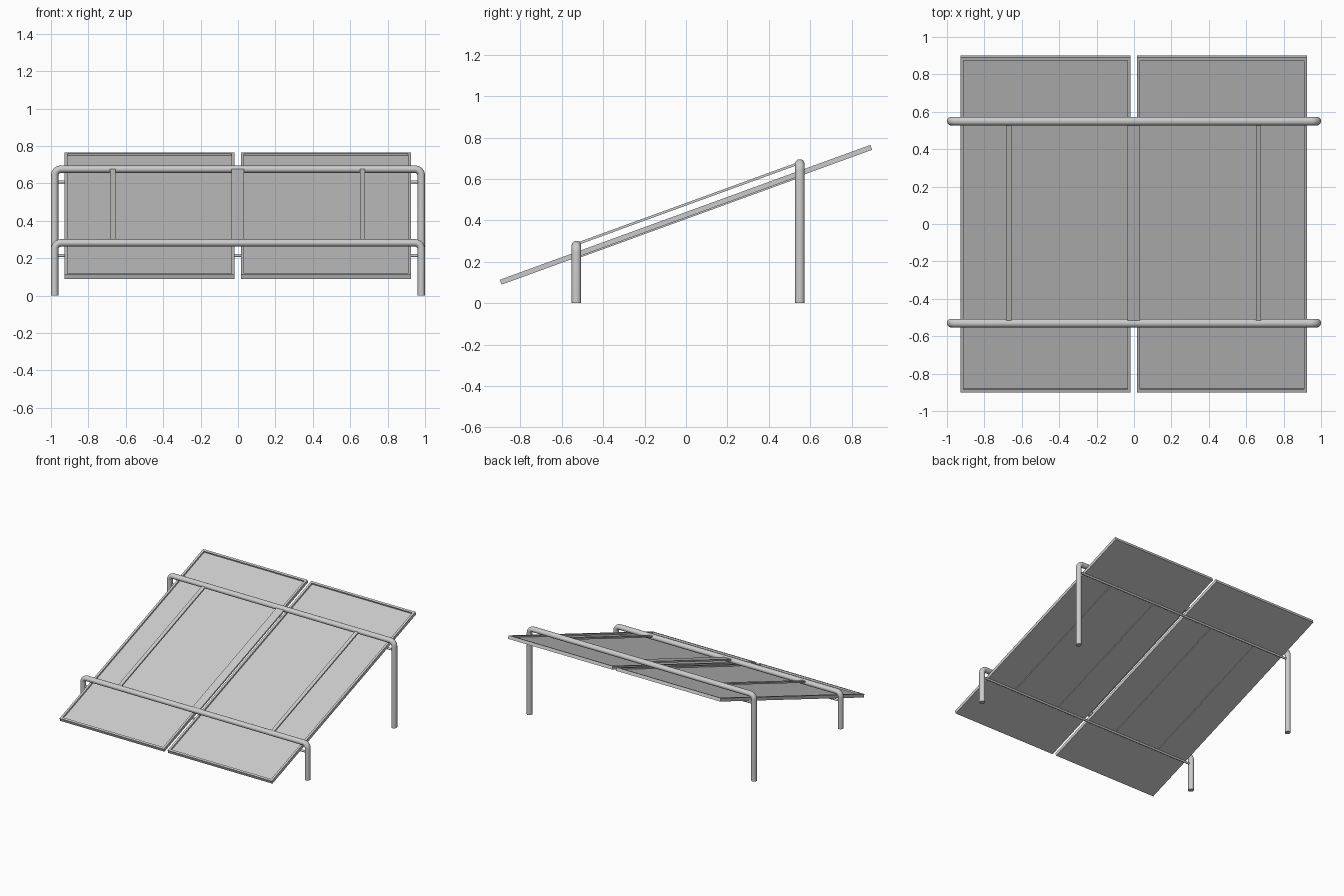
import bpy, bmesh, math
from mathutils import Vector, Matrix

if "Cube" in bpy.data.objects:
    bpy.data.objects.remove(bpy.data.objects["Cube"])

TILT = math.radians(20)
MID_Z = 0.4275


def finish(bm, name, smooth=False):
    bmesh.ops.recalc_face_normals(bm, faces=bm.faces)
    me = bpy.data.meshes.new(name)
    bm.to_mesh(me)
    bm.free()
    ob = bpy.data.objects.new(name, me)
    bpy.context.collection.objects.link(ob)
    if smooth:
        bpy.ops.object.select_all(action='DESELECT')
        ob.select_set(True)
        bpy.context.view_layer.objects.active = ob
        bpy.ops.object.shade_smooth_by_angle(angle=math.radians(40))
    return ob


def box(name, size, loc):
    bm = bmesh.new()
    bmesh.ops.create_cube(bm, size=1)
    bmesh.ops.scale(bm, vec=size, verts=bm.verts)
    ob = finish(bm, name)
    ob.location = loc
    ob.rotation_euler.x = TILT
    return ob


def hoop(name, y, top, rx=0.02, ry=0.0225, bend=0.034, sides=20, steps=8):
    # centre line: up the left leg, round two corners, down the right leg
    half, zc = 1 - rx, top - rx
    left = [(-half, 0)]
    for i in range(steps + 1):
        a = math.pi - i * math.pi / 2 / steps
        left.append((-half + bend + bend * math.cos(a), zc - bend + bend * math.sin(a)))
    path = [Vector(p) for p in left + [(-x, z) for x, z in reversed(left)]]
    bm = bmesh.new()
    rings = []
    for i, p in enumerate(path):
        t = Vector((0, 0))
        if i > 0:
            t += (p - path[i - 1]).normalized()
        if i < len(path) - 1:
            t += (path[i + 1] - p).normalized()
        t.normalize()
        n = Vector((-t.y, t.x))
        ring = []
        for k in range(sides):
            a = 2 * math.pi * k / sides
            q = p + n * rx * math.cos(a)
            ring.append(bm.verts.new((q.x, y + ry * math.sin(a), q.y)))
        rings.append(ring)
    for a, b in zip(rings, rings[1:]):
        for k in range(sides):
            j = (k + 1) % sides
            bm.faces.new((a[k], a[j], b[j], b[k]))
    bm.faces.new(rings[0])
    bm.faces.new(rings[-1])
    return finish(bm, name, True)


def panel(name, x):
    # tilted slab with a raised rim round the glass
    bm = bmesh.new()
    bmesh.ops.create_cube(bm, size=1)
    bmesh.ops.scale(bm, vec=(0.91, 1.906, 0.025), verts=bm.verts)
    top = [f for f in bm.faces if f.normal.z > 0.9]
    bmesh.ops.inset_region(bm, faces=top, thickness=0.024)
    ext = bmesh.ops.extrude_face_region(bm, geom=top)
    bmesh.ops.translate(bm, vec=(0, 0, -0.012),
                        verts=[v for v in ext['geom'] if isinstance(v, bmesh.types.BMVert)])
    bmesh.ops.delete(bm, geom=top, context='FACES')
    ob = finish(bm, name)
    ob.location = (x, 0, MID_Z)
    ob.rotation_euler.x = TILT


# tubular support hoops
hoop("front_hoop", -0.53, 0.302)
hoop("rear_hoop", 0.55, 0.696)

# two panels
panel("left_panel", -0.473)
panel("right_panel", 0.47)

# flat straps above the panels, running between the hoops
for name, x, w in (("left_strap", -0.67, 0.028), ("centre_strap", -0.002, 0.066),
                   ("right_strap", 0.666, 0.028)):
    box(name, (w, 1.13, 0.012), (x, 0.01, 0.482))

# cross rods under the panels, joining the legs
for name, y in (("front_cross_rod", -0.53), ("rear_cross_rod", 0.55)):
    bm = bmesh.new()
    bmesh.ops.create_cone(bm, cap_ends=True, segments=12, radius1=0.008, radius2=0.008,
                          depth=1.95, matrix=Matrix.Rotation(math.pi / 2, 4, 'Y'))
    ob = finish(bm, name, True)
    ob.location = (0, y, MID_Z + y * math.tan(TILT) - 0.02)

# slim rails on the underside of the panels
for i, x in enumerate((-0.67, -0.27, 0.27, 0.67)):
    box(f"under_rail_{i + 1}", (0.006, 1.14, 0.008), (x, 0.013, MID_Z - 0.0115))
